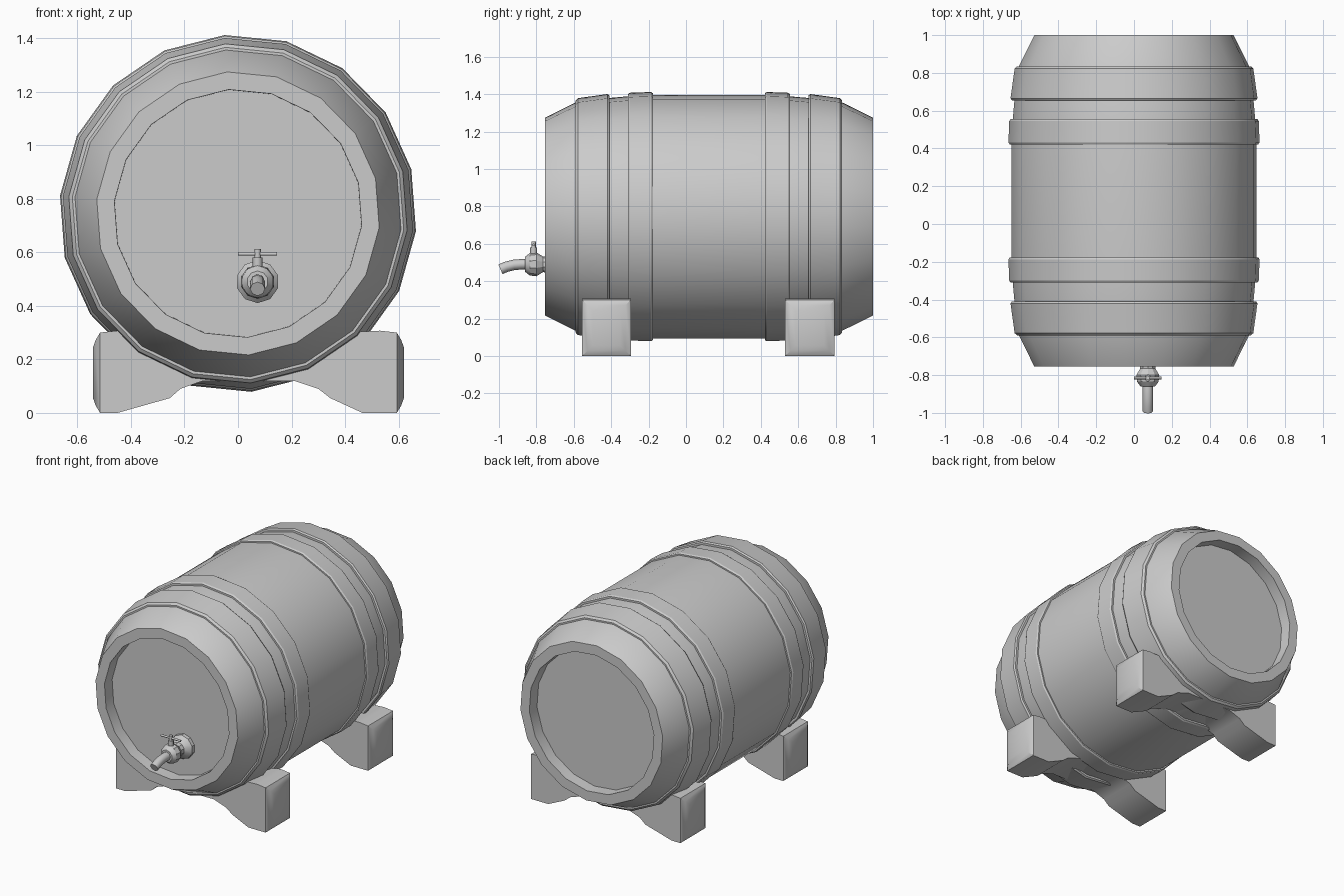
import bpy, bmesh, math
from mathutils import Matrix

if "Cube" in bpy.data.objects:
    bpy.data.objects.remove(bpy.data.objects["Cube"])

CZ = 0.745            # height of the barrel axis
MID = 0.1225          # middle of the barrel along y
SIDES, TURN = 18, math.radians(14.3)


def finish(name, bm, angle=30):
    me = bpy.data.meshes.new(name)
    bm.to_mesh(me)
    bm.free()
    ob = bpy.data.objects.new(name, me)
    bpy.context.collection.objects.link(ob)
    bpy.ops.object.select_all(action='DESELECT')
    ob.select_set(True)
    bpy.context.view_layer.objects.active = ob
    bpy.ops.object.shade_smooth_by_angle(angle=math.radians(angle))
    return ob


def lathe(name, profile, x, z, sides, turn=0.0, caps=True):
    """Spin (y, radius) points, listed front to back, round an axis along y."""
    bm = bmesh.new()
    rings = []
    for y, r in profile:
        rings.append([bm.verts.new((x + r * math.cos(turn + math.tau * i / sides), y,
                                    z + r * math.sin(turn + math.tau * i / sides)))
                      for i in range(sides)])
    if caps:
        bm.faces.new(rings[0])
        bm.faces.new(rings[-1][::-1])
    for a, b in zip(rings, rings[1:]):
        for i in range(sides):
            j = (i + 1) % sides
            bm.faces.new((a[j], a[i], b[i], b[j]))
    return finish(name, bm)


def mirrored(profile):
    return [(2 * MID - y, r) for y, r in profile][::-1]


# Barrel body with recessed heads
half = [(-0.675, 0.463), (-0.755, 0.464), (-0.755, 0.53), (-0.59, 0.612),
        (-0.41, 0.636), (-0.31, 0.645), (-0.175, 0.653)]
lathe("barrel_body", half + mirrored(half), 0, CZ, SIDES, TURN)

# Hoops, one pair at each end, open on the inside
outer = [(-0.59, 0.61), (-0.59, 0.622), (-0.578, 0.635), (-0.42, 0.657),
         (-0.41, 0.65), (-0.41, 0.634)]
inner = [(-0.31, 0.643), (-0.31, 0.657), (-0.30, 0.664), (-0.187, 0.668),
         (-0.177, 0.662), (-0.177, 0.65)]
for label, prof in (("outer", outer), ("inner", inner)):
    lathe("front_%s_hoop" % label, prof, 0, CZ, SIDES, TURN, False)
    lathe("back_%s_hoop" % label, mirrored(prof), 0, CZ, SIDES, TURN, False)

# Cradles: arched block hollowed for the barrel, with gently pillowed ends
cradle = [(-0.515, 0.0), (-0.45, 0.0), (-0.255, 0.055), (-0.215, 0.09), (-0.13, 0.12),
          (0.21, 0.12), (0.30, 0.09), (0.345, 0.055), (0.465, 0.0), (0.593, 0.0),
          (0.593, 0.3), (0.53, 0.307), (0.45, 0.303), (0.36, 0.235), (0.20, 0.16),
          (0.0, 0.135), (-0.20, 0.16), (-0.36, 0.235), (-0.45, 0.307), (-0.515, 0.3)]
for name, y0, y1 in (("front_cradle", -0.555, -0.295), ("back_cradle", 0.53, 0.795)):
    bm = bmesh.new()
    face = bm.faces.new([bm.verts.new((x, y0, z)) for x, z in cradle])
    ext = bmesh.ops.extrude_face_region(bm, geom=[face])
    bmesh.ops.translate(bm, vec=(0, y1 - y0, 0),
                        verts=[v for v in ext['geom'] if isinstance(v, bmesh.types.BMVert)])
    bmesh.ops.recalc_face_normals(bm, faces=bm.faces)
    ends = [f for f in bm.faces if abs(f.normal.x) > 0.99]
    bmesh.ops.inset_individual(bm, faces=ends, thickness=0.04, depth=0.017)
    bmesh.ops.inset_individual(bm, faces=ends, thickness=0.04, depth=0.01)
    finish(name, bm, 35)

# Tap body: flange, neck and bulb
TX, TZ = 0.073, 0.49
tap = [(-0.86, 0.04), (-0.835, 0.06), (-0.80, 0.064), (-0.765, 0.042),
       (-0.735, 0.045), (-0.70, 0.08), (-0.67, 0.08)]
lathe("tap_body", tap, TX, TZ, 10, math.radians(18))

# Spout: tube bending gently down
cu = bpy.data.curves.new("tap_spout", 'CURVE')
cu.dimensions = '3D'
cu.bevel_depth, cu.bevel_resolution, cu.use_fill_caps = 0.028, 2, True
path = [(-0.84, 0.49), (-0.88, 0.49), (-0.92, 0.487), (-0.96, 0.477), (-0.992, 0.463)]
sp = cu.splines.new('POLY')
sp.points.add(len(path) - 1)
for p, (y, z) in zip(sp.points, path):
    p.co = (TX, y, z, 1)
bpy.context.collection.objects.link(bpy.data.objects.new("tap_spout", cu))


# Valve stem and cross handle
def rod(name, r, length, centre, axis='Z'):
    bm = bmesh.new()
    m = Matrix.Translation(centre)
    if axis == 'X':
        m = m @ Matrix.Rotation(math.pi / 2, 4, 'Y')
    bmesh.ops.create_cone(bm, cap_ends=True, segments=8, radius1=r, radius2=r,
                          depth=length, matrix=m)
    finish(name, bm, 50)


rod("tap_stem", 0.018, 0.06, (TX, -0.815, 0.55))
rod("tap_pin", 0.012, 0.05, (TX, -0.815, 0.587))
rod("tap_handle", 0.007, 0.146, (TX, -0.815, 0.594), 'X')
